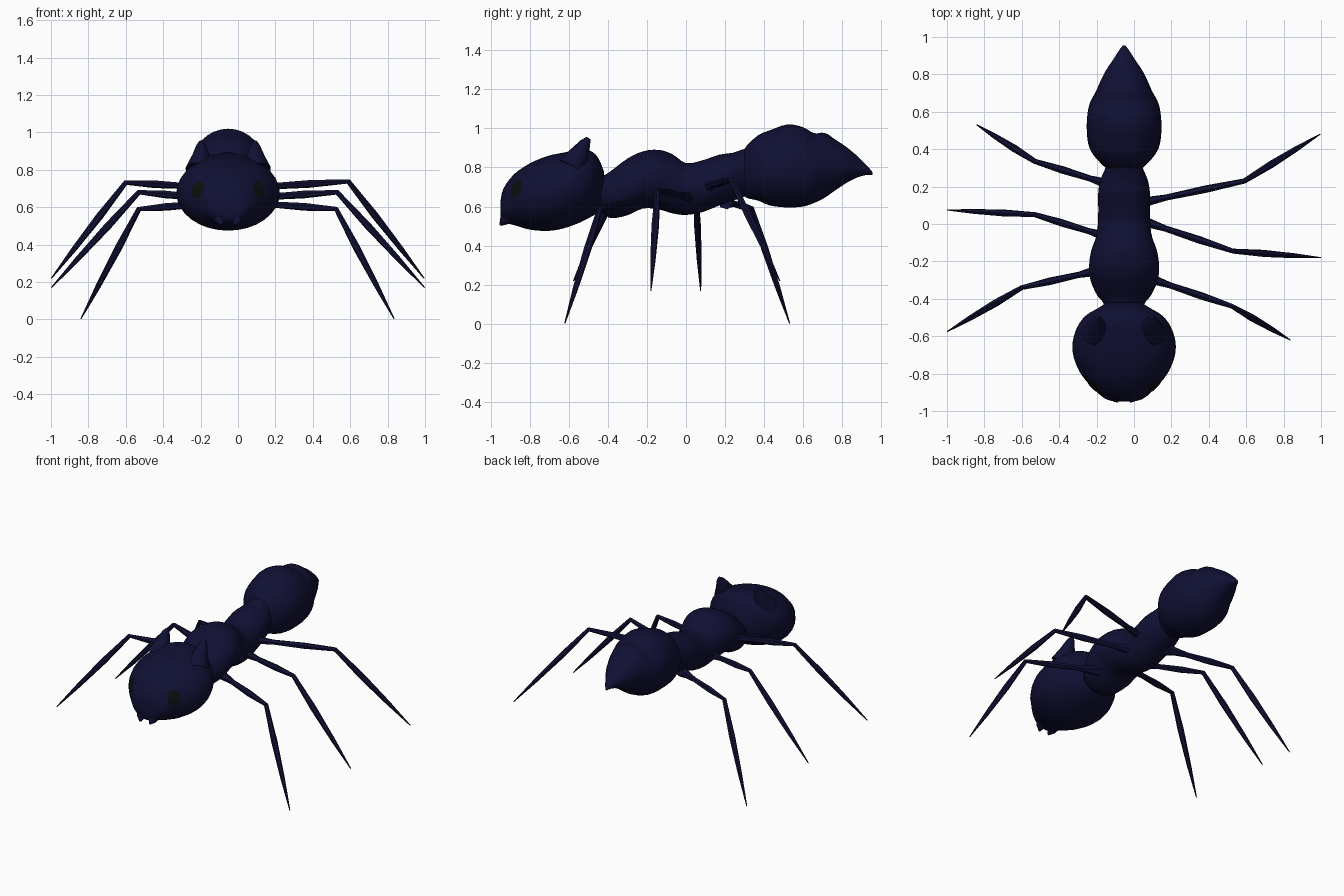
import bpy, bmesh, math
from mathutils import Vector
from mathutils.bvhtree import BVHTree

if "Cube" in bpy.data.objects:
    bpy.data.objects.remove(bpy.data.objects["Cube"])

CX = -0.053  # body axis


def material(name, rgb):
    m = bpy.data.materials.new(name)
    m.diffuse_color = (*rgb, 1)
    m.use_nodes = True
    m.node_tree.nodes["Principled BSDF"].inputs["Base Color"].default_value = m.diffuse_color
    return m


NAVY = material("dark navy", (0.005, 0.005, 0.034))
BLACK = material("eye black", (0.0035, 0.004, 0.0035))


def finish(name, bm, mat, angle=60):
    bmesh.ops.recalc_face_normals(bm, faces=bm.faces)
    me = bpy.data.meshes.new(name)
    bm.to_mesh(me)
    bm.free()
    ob = bpy.data.objects.new(name, me)
    bpy.context.collection.objects.link(ob)
    me.materials.append(mat)
    bpy.context.view_layer.objects.active = ob
    ob.select_set(True)
    bpy.ops.object.shade_smooth_by_angle(angle=math.radians(angle))
    ob.select_set(False)
    return ob


def skin(bm, rings):
    """Bridge a list of point rings and cap both ends."""
    rs = [[bm.verts.new(p) for p in r] for r in rings]
    n = len(rs[0])
    for a, b in zip(rs, rs[1:]):
        for i in range(n):
            j = (i + 1) % n
            bm.faces.new((a[i], a[j], b[j], b[i]))
    bm.faces.new(rs[0])
    bm.faces.new(rs[-1])


def smooth_stations(st, sub=3):
    """Catmull-Rom interpolation between cross-section stations."""
    out = []
    for i in range(len(st) - 1):
        p = [st[max(0, min(len(st) - 1, i + k))] for k in (-1, 0, 1, 2)]
        for s in range(sub):
            t = s / sub
            out.append([0.5 * (2 * b + (c - a) * t + (2*a - 5*b + 4*c - d) * t*t
                               + (3*b - a - 3*c + d) * t**3) for a, b, c, d in zip(*p)])
    return out + [list(st[-1])]


def body(name, stations, n=32):
    """Oval loft along y; stations are (y, z bottom, z top, half width)."""
    bm = bmesh.new()
    rings = []
    for y, lo, hi, w in smooth_stations(stations):
        ring = []
        for i in range(n):
            a = 2 * math.pi * i / n
            ring.append((CX + w * math.cos(a), y, (lo + hi) / 2 + (hi - lo) / 2 * math.sin(a)))
        rings.append(ring)
    skin(bm, rings)
    return finish(name, bm, NAVY)


def tube(name, path, n=8, angle=60):
    """Tapered tube through (x, y, z, radius) points."""
    bm = bmesh.new()
    pts = [Vector(p[:3]) for p in path]
    rings = []
    for i, p in enumerate(pts):
        d = (pts[min(i + 1, len(pts) - 1)] - pts[max(i - 1, 0)]).normalized()
        u = d.cross(Vector((0.1, 0.9, 0.2))).normalized()
        v = d.cross(u)
        rings.append([p + path[i][3] * (u * math.cos(2 * math.pi * k / n)
                      + v * math.sin(2 * math.pi * k / n)) for k in range(n)])
    skin(bm, rings)
    return finish(name, bm, NAVY, angle)


# Head, thorax and abdomen
head = body("head", [
    (-0.95, 0.55, 0.62, 0.04), (-0.935, 0.52, 0.69, 0.10), (-0.88, 0.505, 0.765, 0.165),
    (-0.80, 0.482, 0.82, 0.232), (-0.71, 0.475, 0.858, 0.27), (-0.63, 0.487, 0.875, 0.275),
    (-0.55, 0.515, 0.89, 0.25), (-0.49, 0.545, 0.885, 0.205), (-0.45, 0.57, 0.85, 0.14),
    (-0.42, 0.60, 0.78, 0.09)])
body("thorax", [
    (-0.47, 0.60, 0.75, 0.10), (-0.42, 0.56, 0.76, 0.112), (-0.38, 0.54, 0.785, 0.145),
    (-0.30, 0.555, 0.845, 0.18), (-0.22, 0.59, 0.882, 0.187), (-0.14, 0.585, 0.89, 0.175),
    (-0.07, 0.565, 0.868, 0.15), (0.0, 0.557, 0.822, 0.14), (0.08, 0.57, 0.835, 0.138),
    (0.17, 0.605, 0.865, 0.138), (0.24, 0.63, 0.875, 0.125), (0.30, 0.65, 0.895, 0.10),
    (0.36, 0.67, 0.90, 0.09)])
body("abdomen", [
    (0.28, 0.68, 0.86, 0.075), (0.31, 0.645, 0.91, 0.11), (0.37, 0.63, 0.965, 0.165),
    (0.43, 0.605, 0.99, 0.192), (0.52, 0.595, 1.02, 0.20), (0.60, 0.60, 1.005, 0.194),
    (0.655, 0.618, 0.975, 0.18), (0.71, 0.645, 0.977, 0.15), (0.76, 0.68, 0.945, 0.128),
    (0.82, 0.72, 0.905, 0.098), (0.88, 0.75, 0.855, 0.058), (0.93, 0.762, 0.805, 0.026),
    (0.955, 0.76, 0.775, 0.006)])

# Painted oval eyes that follow the head surface
surface = BVHTree.FromObject(head, bpy.context.evaluated_depsgraph_get())
for side, label in ((-1, "left"), (1, "right")):
    centre = Vector((CX + side * 0.15, -0.85, 0.69))
    inward = Vector((-side * 0.62, 0.78, 0)).normalized()
    across = Vector((0, 0, 1)).cross(inward)
    bm = bmesh.new()
    rings = []
    for r in (0.05, 0.35, 0.7, 1.0):
        ring = []
        for k in range(20):
            a = 2 * math.pi * k / 20
            start = centre - inward * 0.4 + across * 0.04 * r * math.cos(a)
            start.z += 0.048 * r * math.sin(a)
            hit = surface.ray_cast(start, inward)[0]
            ring.append(bm.verts.new(hit - inward * 0.004))
        rings.append(ring)
    bm.faces.new(rings[0])
    for a, b in zip(rings, rings[1:]):
        for k in range(20):
            j = (k + 1) % 20
            bm.faces.new((a[k], a[j], b[j], b[k]))
    eye = finish(label + "_eye", bm, BLACK)
    if eye.data.polygons[0].normal.dot(inward) > 0:
        eye.data.flip_normals()

    # Horn at the back of the head and small jaw tooth
    x = CX + side * 0.145
    tube(label + "_horn", [(x + side * 0.01, -0.585, 0.80, 0.075), (x, -0.545, 0.87, 0.05),
                           (x, -0.515, 0.925, 0.028), (x, -0.498, 0.95, 0.012)], 12)
    tube(label + "_jaw", [(CX + side * 0.055, -0.88, 0.57, 0.04),
                          (CX + side * 0.045, -0.93, 0.53, 0.028),
                          (CX + side * 0.035, -0.95, 0.505, 0.006)], 8)

# Legs: hip, knee and tip of each
legs = {
    "right_front_leg": ((0.11, -0.30, 0.62), (0.525, -0.44, 0.59), (0.835, -0.62, 0.003)),
    "right_middle_leg": ((0.08, 0.005, 0.65), (0.53, -0.145, 0.68), (0.998, -0.18, 0.17)),
    "right_rear_leg": ((0.07, 0.12, 0.705), (0.59, 0.23, 0.738), (0.995, 0.48, 0.22)),
    "left_front_leg": ((-0.22, -0.255, 0.71), (-0.60, -0.34, 0.732), (-0.998, -0.575, 0.22)),
    "left_middle_leg": ((-0.17, -0.06, 0.65), (-0.53, 0.05, 0.68), (-0.998, 0.075, 0.17)),
    "left_rear_leg": ((-0.16, 0.22, 0.62), (-0.53, 0.335, 0.59), (-0.84, 0.53, 0.003)),
}
for name, joints in legs.items():
    hip, knee, tip = map(Vector, joints)
    thigh = [(*(hip + (hip - knee) * 0.15), 0.04), (*hip, 0.026), (*hip.lerp(knee, 0.2), 0.017),
             (*hip.lerp(knee, 0.6), 0.021), (*knee, 0.014)]
    shin = [(*knee.lerp(tip, 0.35), 0.02), (*knee.lerp(tip, 0.7), 0.014), (*tip, 0.003)]
    tube(name, thigh + shin, 6, 40)
